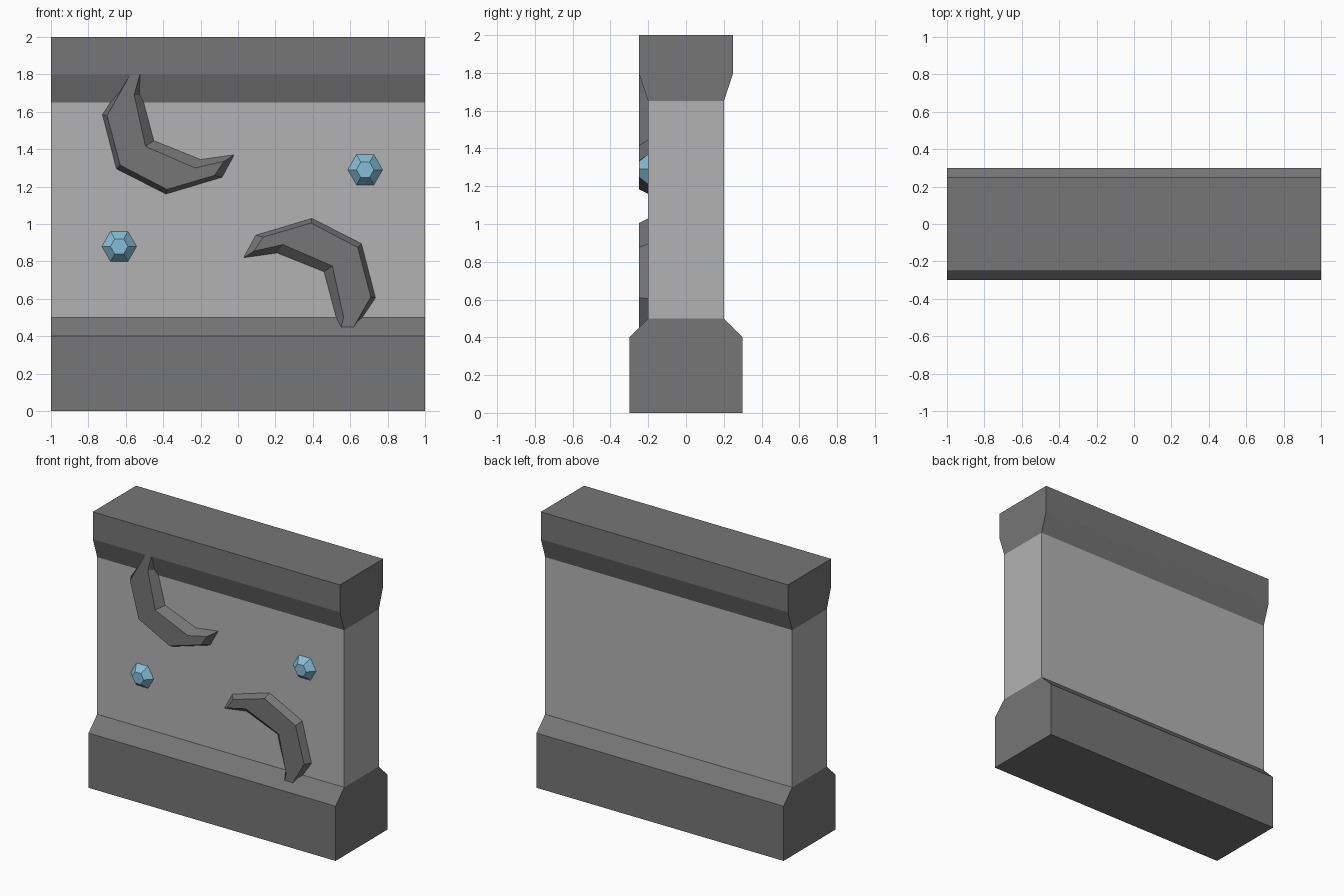
import bpy, bmesh
from math import cos, sin, pi

if "Cube" in bpy.data.objects:
    bpy.data.objects.remove(bpy.data.objects["Cube"])


def material(name, rgb):
    m = bpy.data.materials.new(name)
    m.diffuse_color = (*rgb, 1)
    m.use_nodes = True
    m.node_tree.nodes["Principled BSDF"].inputs["Base Color"].default_value = m.diffuse_color
    return m


STONE = material("dark_stone", (0.18, 0.18, 0.18))
PLASTER = material("light_stone", (0.45, 0.45, 0.45))
CRYSTAL = material("blue_crystal", (0.23, 0.52, 0.68))


def loft(name, ring_a, ring_b, mat):
    """Closed flat-shaded solid between two matching rings of 3D points."""
    bm = bmesh.new()
    a = [bm.verts.new(p) for p in ring_a]
    b = [bm.verts.new(p) for p in ring_b]
    bm.faces.new(a)
    bm.faces.new(b)
    n = len(a)
    for i in range(n):
        j = (i + 1) % n
        bm.faces.new((a[i], a[j], b[j], b[i]))
    bmesh.ops.recalc_face_normals(bm, faces=bm.faces)
    mesh = bpy.data.meshes.new(name)
    bm.to_mesh(mesh)
    bm.free()
    mesh.materials.append(mat)
    obj = bpy.data.objects.new(name, mesh)
    bpy.context.collection.objects.link(obj)
    return obj


def wall_band(name, half_profile, mat):
    """Mirror a (half depth, height) profile in y and extrude it along x."""
    ring = half_profile + [(-y, z) for y, z in reversed(half_profile)]
    loft(name, [(-1, y, z) for y, z in ring], [(1, y, z) for y, z in ring], mat)


def relief(name, base, top, mat):
    """Raised ornament on the front: outline on the wall, smaller front face."""
    loft(name, [(x, -0.2, z) for x, z in base], [(x, -0.25, z) for x, z in top], mat)


# Wall body
wall_band("wall_base", [(0.3, 0), (0.3, 0.4), (0.2, 0.5)], STONE)
wall_band("wall_panel", [(0.2, 0.5), (0.2, 1.65)], PLASTER)
wall_band("wall_cap", [(0.2, 1.65), (0.25, 1.8), (0.25, 2)], STONE)

# Curved ornaments: the lower one is the upper one turned half way round
outline = [(-0.58, 1.80), (-0.725, 1.585), (-0.65, 1.295), (-0.385, 1.16),
           (-0.085, 1.25), (-0.02, 1.37), (-0.2, 1.345), (-0.45, 1.445),
           (-0.515, 1.69), (-0.515, 1.80)]
front = [(-0.575, 1.80), (-0.70, 1.58), (-0.63, 1.315), (-0.38, 1.185),
         (-0.125, 1.26), (-0.075, 1.335), (-0.23, 1.30), (-0.495, 1.415),
         (-0.555, 1.69), (-0.525, 1.80)]


def half_turn(points):
    return [(0.01 - x, 2.19 - z) for x, z in points]


relief("upper_crescent", outline, front, STONE)
relief("lower_crescent", half_turn(outline), half_turn(front), STONE)


# Six-sided crystals
def hexagon(x, z, r):
    return [(x + r * cos(i * pi / 3), z + r * sin(i * pi / 3)) for i in range(6)]


for name, x, z in (("right_crystal", 0.68, 1.29), ("left_crystal", -0.635, 0.88)):
    relief(name, hexagon(x, z, 0.093), hexagon(x, z, 0.047), CRYSTAL)
